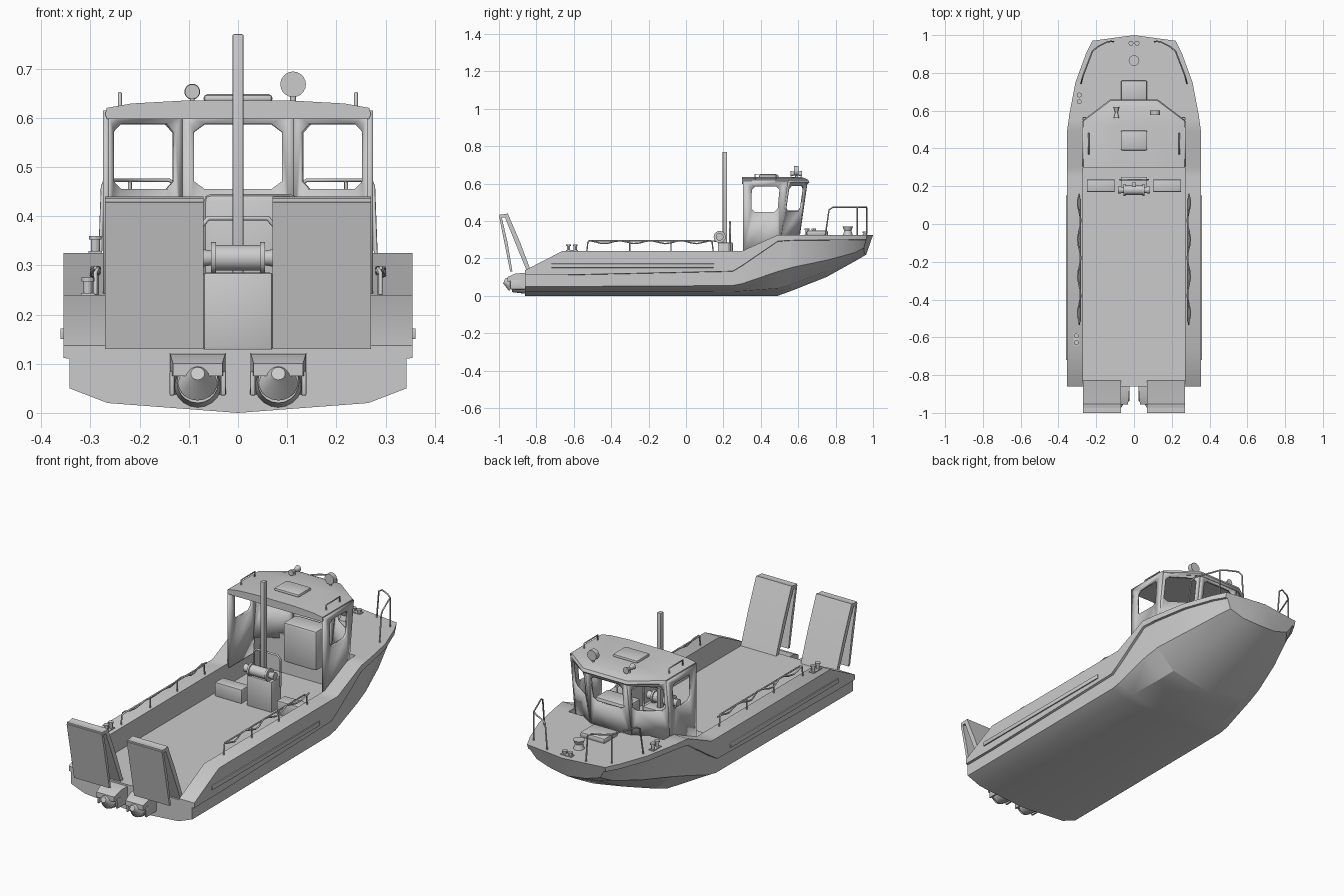
import bpy, bmesh, math
from mathutils import Vector, Matrix

if "Cube" in bpy.data.objects:
    bpy.data.objects.remove(bpy.data.objects["Cube"])


def finish(name, bm, smooth=30):
    bmesh.ops.recalc_face_normals(bm, faces=bm.faces)
    me = bpy.data.meshes.new(name)
    bm.to_mesh(me)
    bm.free()
    ob = bpy.data.objects.new(name, me)
    bpy.context.collection.objects.link(ob)
    bpy.ops.object.select_all(action='DESELECT')
    bpy.context.view_layer.objects.active = ob
    ob.select_set(True)
    bpy.ops.object.shade_smooth_by_angle(angle=math.radians(smooth))
    return ob


def loft(name, rings, smooth=30):
    bm = bmesh.new()
    vs = [[bm.verts.new(p) for p in r] for r in rings]
    n = len(rings[0])
    for a, b in zip(vs, vs[1:]):
        for i in range(n):
            j = (i + 1) % n
            bm.faces.new((a[i], a[j], b[j], b[i]))
    bm.faces.new(vs[0])
    bm.faces.new(vs[-1])
    bmesh.ops.remove_doubles(bm, verts=bm.verts, dist=1e-5)
    bmesh.ops.triangulate(bm, faces=[f for f in bm.faces if len(f.verts) > 4])
    return finish(name, bm, smooth)


def box(name, lo, hi, bevel=0.0):
    bm = bmesh.new()
    bmesh.ops.create_cube(bm, size=1)
    lo, hi = Vector(lo), Vector(hi)
    for v in bm.verts:
        v.co = Vector([lo[i] + (v.co[i] + .5) * (hi[i] - lo[i]) for i in range(3)])
    if bevel:
        bmesh.ops.bevel(bm, geom=bm.edges[:], offset=bevel, segments=2, affect='EDGES', profile=.5)
    return finish(name, bm)


def cyl(name, a, b, r1, r2=None, seg=20):
    a, b = Vector(a), Vector(b)
    bm = bmesh.new()
    m = Matrix.Translation((a + b) / 2) @ (b - a).to_track_quat('Z', 'Y').to_matrix().to_4x4()
    bmesh.ops.create_cone(bm, cap_ends=True, segments=seg, radius1=r1,
                          radius2=r1 if r2 is None else r2, depth=(b - a).length, matrix=m)
    return finish(name, bm)


def tube(name, paths, r):
    cu = bpy.data.curves.new(name, 'CURVE')
    cu.dimensions = '3D'
    cu.bevel_depth, cu.bevel_resolution, cu.use_fill_caps = r, 1, True
    for path in paths:
        sp = cu.splines.new('POLY')
        sp.points.add(len(path) - 1)
        for p, co in zip(sp.points, path):
            p.co = (*co, 1)
    ob = bpy.data.objects.new(name, cu)
    bpy.context.collection.objects.link(ob)
    bpy.ops.object.select_all(action='DESELECT')
    bpy.context.view_layer.objects.active = ob
    ob.select_set(True)
    bpy.ops.object.convert(target='MESH')


def wall(name, quad, window):
    """Flat panel (bl, br, tr, tl) with a corner-cut window u0, u1, v0, v1."""
    bl, br, tr, tl = map(Vector, quad)
    at = lambda u, v: bl.lerp(br, u).lerp(tl.lerp(tr, u), v)
    u0, u1, v0, v1 = window
    cu, cv = (u1 - u0) * .12, (v1 - v0) * .12
    hole = [(u0, v0 + cv), (u0 + cu, v0), (u1 - cu, v0), (u1, v0 + cv),
            (u1, v1 - cv), (u1 - cu, v1), (u0 + cu, v1), (u0, v1 - cv)]
    bm = bmesh.new()
    out = [bm.verts.new(p) for p in (bl, br, tr, tl)]
    h = [bm.verts.new(at(*p)) for p in hole]
    for i in range(4):
        k = 2 * i
        bm.faces.new((out[i], h[k + 1], h[k]))
        bm.faces.new((out[i], out[(i + 1) % 4], h[(k + 2) % 8], h[k + 1]))
    ob = finish(name, bm)
    md = ob.modifiers.new('thickness', 'SOLIDIFY')
    md.thickness, md.offset = .012, 0


# Hull: y, keel z, bilge x z, chine x z, strake z, sheer x z, deck z
stations = [
    (-.86, 0, .265, .02, .343, .05, .11, .355, .137, .13),
    (-.66, 0, .265, .02, .343, .05, .11, .355, .24, .13),
    (.25, 0, .265, .022, .343, .055, .13, .355, .24, .13),
    (.30, 0, .262, .025, .343, .065, .16, .355, .24, .13),
    (.49, 0, .24, .04, .335, .13, .29, .355, .325, .13),
    (.56, .025, .22, .06, .325, .15, .295, .345, .325, .13),
    (.565, .027, .22, .062, .325, .152, .295, .345, .325, .325),
    (.75, .10, .17, .13, .27, .19, .297, .31, .325, .325),
    (.90, .183, .13, .205, .215, .23, .298, .255, .325, .325),
    (1.0, .22, .10, .23, .18, .255, .298, .22, .325, .325)]
rings = []
for y, kz, bx, bz, cx, cz, rz, sx, sz, dz in stations:
    ix = min(.27, sx * .78)
    half = [(bx, bz), (cx, cz), (sx - .012, rz), (sx, rz + .002), (sx, sz), (ix, sz), (ix - .001, dz)]
    pts = [(0, kz)] + half + [(0, dz)] + [(-x, z) for x, z in reversed(half)]
    bow = y == 1.0
    rings.append([(x, y - (abs(x) / .22 * .03 + (.325 - z) * .35 if bow else 0), z) for x, z in pts])
loft('hull', rings)

for s in (-1, 1):
    # Side fender strip
    box('side_fender', (s * .356 - .005, -.72, .15), (s * .356 + .005, .15, .172), .002)
    # Side handrail with slightly sagging rope
    ys = (-.53, -.30, -.08, .14)
    tube('side_rail', [[(s * .29, -.53, .24), (s * .29, -.525, .285), (s * .285, -.515, .294),
                        (s * .285, .13, .294), (s * .29, .14, .285), (s * .29, .145, .24)]] +
         [[(s * .287, y, .24), (s * .287, y, .294)] for y in ys[1:3]], .004)
    tube('rail_rope', [[(s * (.29 + .008 * math.sin(i * 1.1)), -.52 + i * .034,
                         .287 + .008 * math.cos(i * 1.3)) for i in range(21)]], .004)
    # Bow rail
    tube('bow_rail', [[(s * .28, .745, .325), (s * .275, .765, .46), (s * .27, .785, .473),
                       (s * .22, .915, .473), (s * .19, .94, .473), (s * .14, .965, .473),
                       (s * .12, .967, .46), (s * .11, .965, .325)],
                      [(s * .22, .915, .325), (s * .22, .915, .473)]], .004)
    # Cabin walls
    x = s * .268
    wall('cabin_side', [(x, .305, .22), (x, .50, .22), (x, .545, .615), (x, .305, .615)],
         (.2, .83, .58, .92))
    wall('cabin_corner', [(x, .50, .30), (s * .115, .60, .30), (s * .115, .645, .615), (x, .545, .615)],
         (.08, .90, .49, .91))
    # Roof grab rail
    tube('roof_rail', [[(s * .24, .37, .615), (s * .24, .37, .65), (s * .24, .48, .65), (s * .24, .48, .615)]], .004)
    # Deck step beside the winch
    box('deck_step', (min(s * .1, s * .25), .17, .128), (max(s * .1, s * .25), .235, .20), .004)
    # Stern ramp: outer and inner plates
    xa, xb = sorted((s * .07, s * .27))
    for name, yt, yb, zt, t in (('ramp_outer', -1.0, -.94, .432, .012), ('ramp_inner', -.975, -.85, .44, .022)):
        loft(name, [[(px, yt, zt - .004), (px, yt + t, zt), (px, (yt + yb) / 2 + t + .004, .285),
                     (px, yb + t, .13), (px, yb, .13), (px, (yt + yb) / 2 - .001, .285)] for px in (xa, xb)])
    box('ramp_top', (xa, -.997, .42), (xb, -.955, .436))
    # Water jet: housing, nozzle and steering bucket
    c = s * .082
    loft('jet_housing', [[(c + a * w, y, z0 if k < 2 else z1) for k, a in enumerate((-1, 1, 1, -1))]
                         for y, w, z0, z1 in ((-.85, .058, .03, .122), (-.91, .056, .075, .12), (-.955, .05, .075, .10))])
    cyl('jet_nozzle', (c, -.85, .06), (c, -.93, .062), .05, .042)
    cyl('jet_cone', (c, -.93, .062), (c, -.972, .08), .04, .014)
    for q in (-1, 1):
        box('jet_arm', (c + q * .052 - .005, -.94, .035), (c + q * .052 + .005, -.85, .085), .003)

# Cabin front and roof
wall('cabin_front', [(-.115, .60, .30), (.115, .60, .30), (.115, .645, .615), (-.115, .645, .615)],
     (.11, .89, .49, .91))
half = [(.27, .30), (.27, .55), (.125, .66)]
outline = half + [(-x, y) for x, y in reversed(half)]
loft('cabin_roof', [[(x * k, .30 + (y - .30) * m, z) for x, y in outline]
                    for z, k, m in ((.597, .985, .975), (.606, 1, 1), (.620, .99, .98), (.629, .8, .93), (.635, .4, .88))])
box('roof_hatch', (-.07, .39, .63), (.07, .495, .648), .008)
box('helm_console', (-.07, .46, .24), (.12, .57, .445), .015)

# Roof lamp and horn
cyl('lamp_post', (.112, .59, .62), (.112, .59, .65), .006)
cyl('round_lamp', (.112, .577, .668), (.112, .602, .668), .026)
cyl('horn_front', (-.093, .59, .653), (-.093, .62, .653), .007, .016)
cyl('horn_rear', (-.093, .56, .653), (-.093, .59, .653), .015, .007)
cyl('horn_post', (-.093, .59, .62), (-.093, .59, .653), .005)

# Mast, winch and guard
box('winch_base', (-.07, .17, .128), (.07, .25, .285), .005)
box('mast', (-.011, .196, .28), (.011, .22, .77), .003)
cyl('winch_drum', (-.055, .18, .315), (.055, .18, .315), .026)
for s in (-1, 1):
    cyl('winch_flange', (s * .045, .18, .315), (s * .055, .18, .315), .032)
    cyl('winch_head', (s * .055, .18, .315), (s * .085, .18, .315), .015, .02)
tube('winch_guard', [[(-.075, .235, .24), (-.075, .235, .38), (-.06, .235, .396), (.06, .235, .396),
                      (.075, .235, .38), (.075, .235, .24)]], .005)

# Foredeck hatch, capstan and bollards
box('fore_hatch', (-.07, .645, .32), (.07, .76, .35), .01)
cyl('capstan_base', (0, .865, .32), (0, .865, .35), .028, .018)
cyl('capstan_cap', (0, .865, .35), (0, .865, .37), .02, .028)
for x, y, z, dx, dy in ((-.29, .665, .325, 0, .018), (-.305, -.61, .24, 0, .018), (0, .957, .325, .016, 0)):
    box('bollard_plate', (x - dx - .014, y - dy - .014, z - .004), (x + dx + .014, y + dy + .014, z + .004))
    top = .02 if dx else .035
    for q in (-1, 1):
        p = Vector((x + q * dx, y + q * dy, z))
        cyl('bollard_post', p, p + Vector((0, 0, top)), .009, seg=12)
        cyl('bollard_cap', p + Vector((0, 0, top - .008)), p + Vector((0, 0, top)), .013, seg=12)
